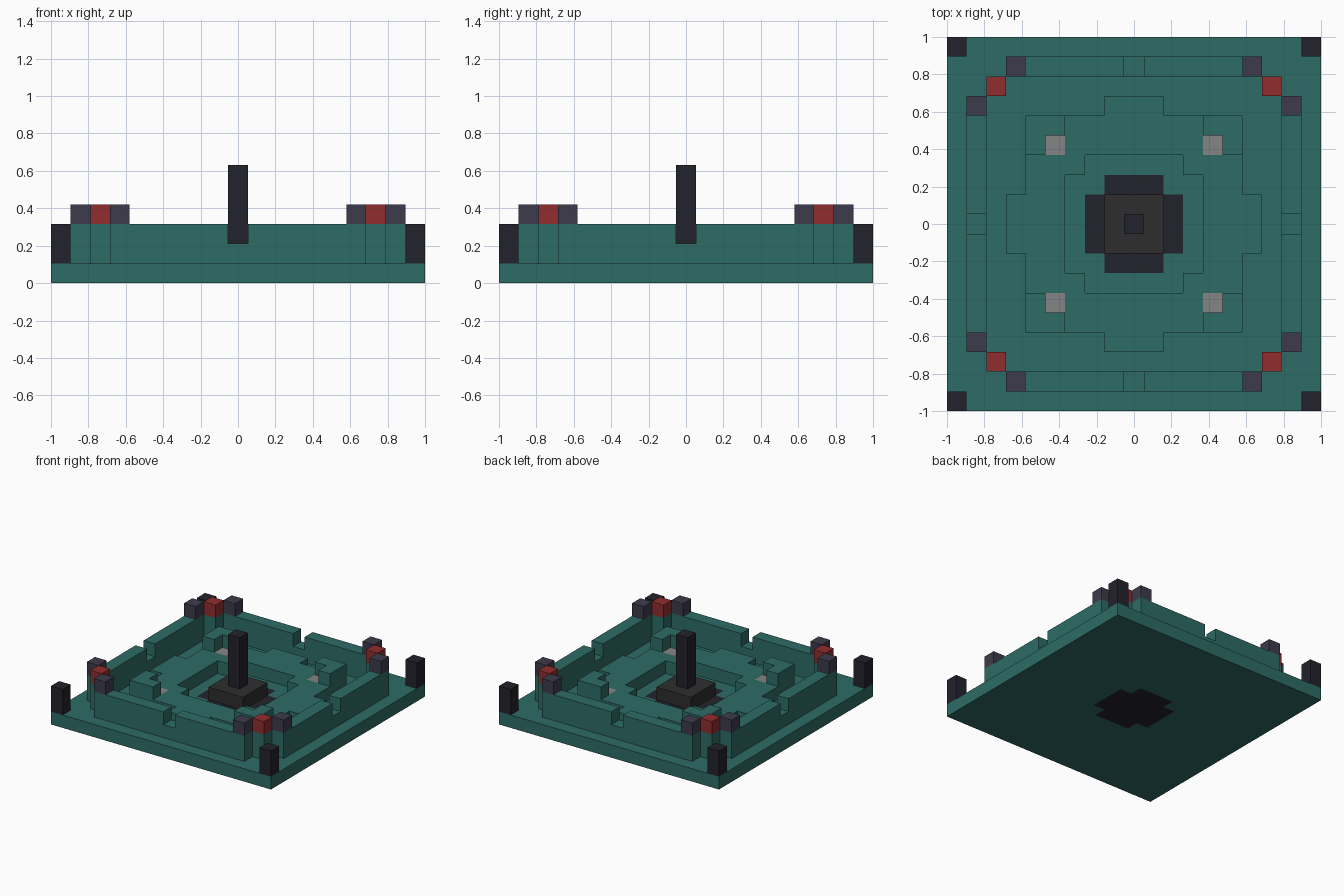
import bpy, bmesh, math

if "Cube" in bpy.data.objects:
    bpy.data.objects.remove(bpy.data.objects["Cube"], do_unlink=True)

HALF = 9                  # cells run from -HALF to HALF
U = 2 / (2 * HALF + 1)    # size of one cell


def material(name, rgb):
    m = bpy.data.materials.new(name)
    m.use_nodes = True
    m.diffuse_color = (*rgb, 1)
    m.node_tree.nodes["Principled BSDF"].inputs["Base Color"].default_value = (*rgb, 1)
    return m


teal = material("teal stone", (0.027, 0.150, 0.133))
purple = material("purple grey", (0.048, 0.044, 0.070))
red = material("dull red", (0.279, 0.026, 0.026))
grey = material("light grey", (0.235, 0.235, 0.235))
dark = material("blue black", (0.016, 0.016, 0.025))
charcoal = material("charcoal", (0.027, 0.027, 0.027))


def slab(name, mat, bottom, top, rule):
    """Extrude every cell that meets rule(|x|, |y|) from bottom to top, in cells."""
    span = range(-HALF, HALF + 1)
    cells = [(x, y) for x in span for y in span if rule(abs(x), abs(y))]
    bm = bmesh.new()
    for x, y in cells:
        ring = [(x - .5, y - .5), (x + .5, y - .5), (x + .5, y + .5), (x - .5, y + .5)]
        bm.faces.new([bm.verts.new((a * U, b * U, bottom * U)) for a, b in ring])
    bmesh.ops.remove_doubles(bm, verts=bm.verts[:], dist=U / 100)
    lower = bm.faces[:]
    raised = bmesh.ops.extrude_face_region(bm, geom=lower, use_keep_orig=True)["geom"]
    bmesh.ops.translate(bm, vec=(0, 0, (top - bottom) * U),
                        verts=[g for g in raised if isinstance(g, bmesh.types.BMVert)])
    bmesh.ops.recalc_face_normals(bm, faces=bm.faces[:])
    bmesh.ops.dissolve_limit(bm, angle_limit=math.radians(1),
                             verts=bm.verts[:], edges=bm.edges[:])
    mesh = bpy.data.meshes.new(name)
    bm.to_mesh(mesh)
    bm.free()
    mesh.materials.append(mat)
    ob = bpy.data.objects.new(name, mesh)
    bpy.context.collection.objects.link(ob)


# Plan shapes, symmetric about both axes
def cross(x, y):
    return max(x, y) <= 2 and min(x, y) <= 1


def pit(x, y):
    return max(x, y) <= 3 and min(x, y) <= 2


def platform(x, y):
    return max(x, y) <= 5 or (max(x, y) == 6 and min(x, y) <= 1)


def wall(x, y):
    return (max(x, y) == 8 and min(x, y) <= 6) or x == y == 7


# Ground plate with the dark cross let into it
slab("ground_plate", teal, 0, 1, lambda x, y: not cross(x, y))
slab("cross_inlay", dark, 0, 1, cross)

# Outer wall, notched in the middle of each side
slab("wall_lower_course", teal, 1, 2, wall)
slab("wall_upper_course", teal, 2, 3, lambda x, y: wall(x, y) and min(x, y) > 0)
slab("wall_end_caps", purple, 3, 4, lambda x, y: max(x, y) == 8 and min(x, y) == 6)
slab("wall_corner_caps", red, 3, 4, lambda x, y: x == y == 7)

# Outer corner posts
slab("corner_posts", dark, 1, 3, lambda x, y: x == y == HALF)

# Inner platform around the pit
slab("inner_platform", teal, 1, 2,
     lambda x, y: platform(x, y) and not pit(x, y) and not x == y == 4)
slab("platform_tiles", grey, 1, 2, lambda x, y: x == y == 4)
slab("corner_parapets", teal, 2, 3, lambda x, y: max(x, y) == 5 and min(x, y) >= 4)

# Pedestal and pillar in the centre
slab("pedestal", charcoal, 1, 2, lambda x, y: max(x, y) <= 1)
slab("pillar", dark, 2, 6, lambda x, y: x == y == 0)
